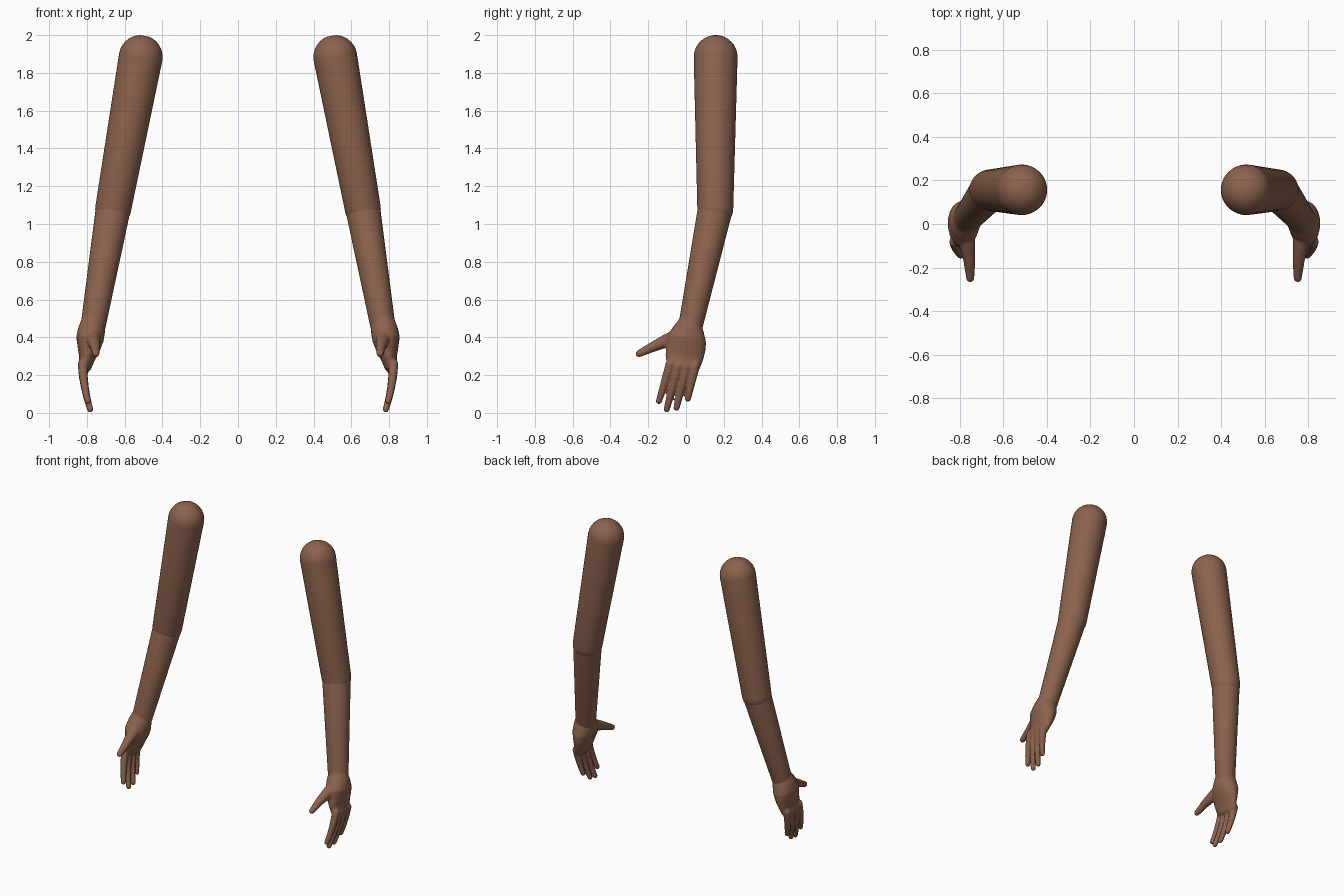
import bpy, bmesh, math
from mathutils import Vector

cube = bpy.data.objects.get("Cube")
if cube:
    bpy.data.objects.remove(cube)

skin = bpy.data.materials.new("brown skin")
skin.use_nodes = True
skin.diffuse_color = (0.262, 0.122, 0.075, 1)
skin.node_tree.nodes["Principled BSDF"].inputs["Base Color"].default_value = skin.diffuse_color


def loft(bm, rings, side, segments=24):
    """Skin a round-ended tube over (x, y, z, radius x, radius y) rings."""
    pts = [Vector((x * side, y, z)) for x, y, z, _, _ in rings]
    sizes = [r[3:] for r in rings]
    last = len(pts) - 1
    tangents = [(pts[min(i + 1, last)] - pts[max(i - 1, 0)]).normalized() for i in range(last + 1)]
    stations = [(p, t, a, b) for p, t, (a, b) in zip(pts, tangents, sizes)]

    # Domed ends
    def dome(i, sign):
        a, b = sizes[i]
        reach = min(a, b)
        return [(pts[i] + tangents[i] * sign * reach * math.sin(k * math.pi / 16), tangents[i],
                 a * math.cos(k * math.pi / 16), b * math.cos(k * math.pi / 16)) for k in range(1, 8)]

    stations = dome(0, -1)[::-1] + stations + dome(last, 1)
    loops = []
    for p, t, a, b in stations:
        u = Vector((1, 0, 0))
        u = (u - t * t.dot(u)).normalized()
        v = t.cross(u)
        angles = [2 * math.pi * k / segments for k in range(segments)]
        loops.append([bm.verts.new(p + u * a * math.cos(q) + v * b * math.sin(q)) for q in angles])
    for lower, upper in zip(loops, loops[1:]):
        for k in range(segments):
            n = (k + 1) % segments
            bm.faces.new((lower[k], lower[n], upper[n], upper[k]))
    bm.faces.new(loops[0])
    bm.faces.new(loops[-1])


def build(name, tubes, side, segments=24):
    bm = bmesh.new()
    for rings in tubes:
        loft(bm, rings, side, segments)
    bmesh.ops.recalc_face_normals(bm, faces=bm.faces)
    for f in bm.faces:
        f.smooth = True
    mesh = bpy.data.meshes.new(name)
    bm.to_mesh(mesh)
    bm.free()
    mesh.materials.append(skin)
    obj = bpy.data.objects.new(name, mesh)
    bpy.context.collection.objects.link(obj)
    return obj


def digit(points, r0, r1):
    """Tapered finger rings along a few joints."""
    n = len(points) - 1
    radii = [r0 + (r1 - r0) * i / n for i in range(n + 1)]
    return [(*p, r, r) for p, r in zip(points, radii)]


SHOULDER = (0.515, 0.157, 1.884, 0.116, 0.116)
ELBOW = (0.661, 0.155, 1.08, 0.095, 0.095)
FOREARM_TOP = (0.661, 0.155, 1.08, 0.092, 0.092)
WRIST = (0.767, 0.024, 0.46, 0.066, 0.064)

# Palm from wrist to knuckles
PALM = [
    (0.767, 0.022, 0.48, 0.064, 0.062),
    (0.775, 0.014, 0.44, 0.072, 0.083),
    (0.784, 0.002, 0.39, 0.073, 0.106),
    (0.790, -0.002, 0.34, 0.060, 0.106),
    (0.799, -0.009, 0.29, 0.043, 0.100),
    (0.809, -0.013, 0.25, 0.036, 0.090),
]
THUMB = digit([(0.775, -0.03, 0.41), (0.765, -0.10, 0.383),
               (0.756, -0.17, 0.352), (0.752, -0.248, 0.314)], 0.044, 0.019)

# Fingers: knuckle (y, z) and tip (y, z), curling towards the palm
FINGERS = [((-0.082, 0.26), (-0.143, 0.063)), ((-0.042, 0.25), (-0.102, 0.019)),
           ((0.004, 0.25), (-0.050, 0.027)), ((0.048, 0.25), (0.010, 0.075))]


def finger(base, tip):
    points = []
    for t in (0, 0.25, 0.5, 0.75, 1):
        y = base[0] + (tip[0] - base[0]) * t
        z = base[1] + (tip[1] - base[1]) * t
        points.append((0.822 - 0.045 * max(0, (0.25 - z) / 0.25) ** 1.8, y, z))
    return digit(points, 0.026, 0.0165)


for side, word in ((1, "left"), (-1, "right")):
    build(word + "_upper_arm", [[SHOULDER, ELBOW]], side, 48)
    build(word + "_forearm", [[FOREARM_TOP, WRIST]], side, 48)

    # Hand parts are fused and softened into one surface
    hand = build(word + "_hand", [PALM, THUMB] + [finger(*f) for f in FINGERS], side)
    fuse = hand.modifiers.new("fuse", 'REMESH')
    fuse.mode = 'VOXEL'
    fuse.voxel_size = 0.006
    fuse.use_smooth_shade = True
    soften = hand.modifiers.new("soften", 'SMOOTH')
    soften.factor = 0.5
    soften.iterations = 4
